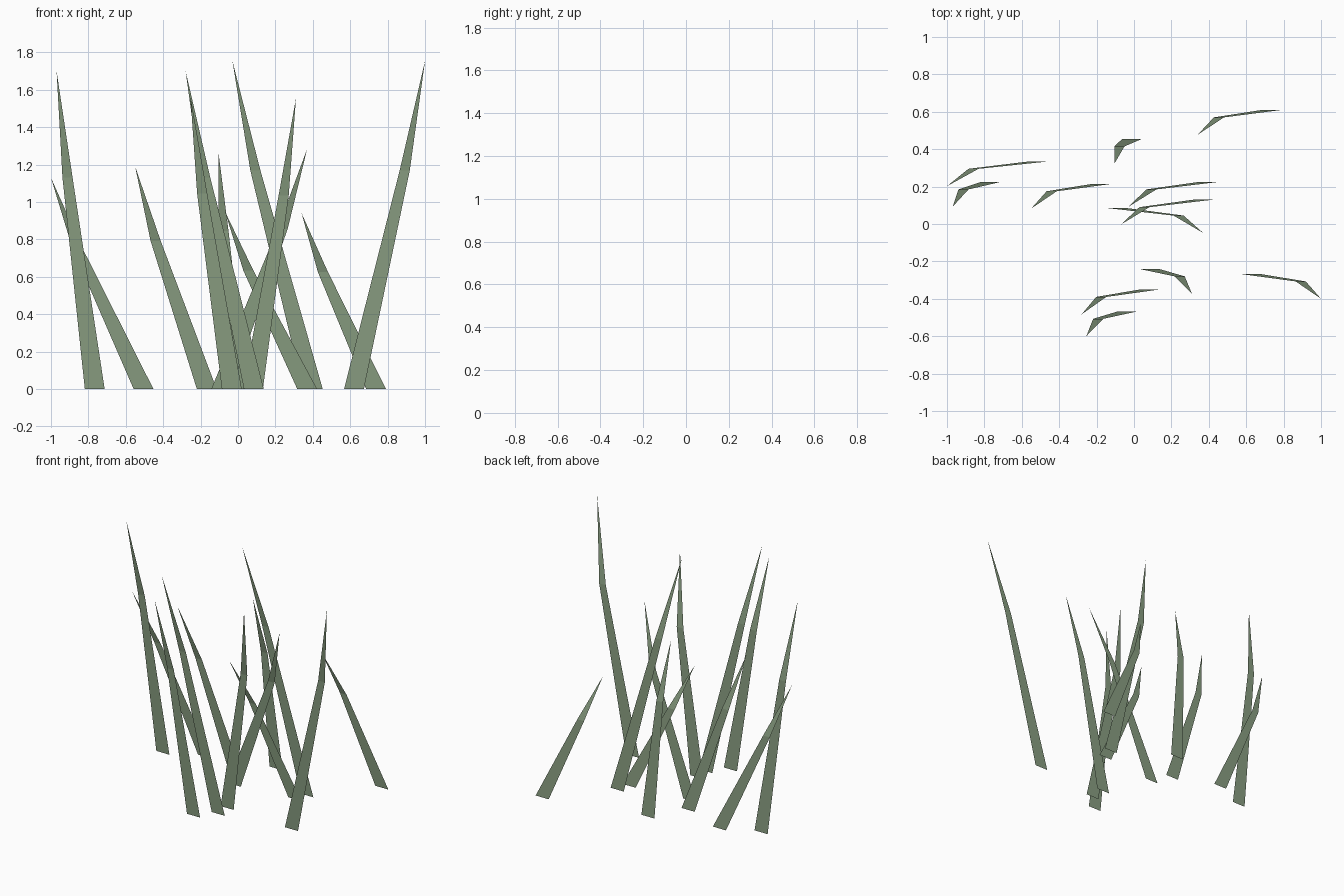
import bpy

if "Cube" in bpy.data.objects:
    bpy.data.objects.remove(bpy.data.objects["Cube"])

BASE_W, MID_W = 0.106, 0.054      # blade widths along x
MID_DY, TIP_DY = -0.04, -0.133    # forward droop
MID_X, MID_Z = 0.714, 0.666       # where the bend sits between root and tip

green = bpy.data.materials.new("grass_green")
green.diffuse_color = (0.25, 0.34, 0.22, 1)
green.use_nodes = True
green.node_tree.nodes["Principled BSDF"].inputs["Base Color"].default_value = green.diffuse_color


def grass_blade(root_x, root_y, tip_x, tip_z):
    """Flat tapering blade: one quad below the bend, one triangle above."""
    mx = root_x + (tip_x - root_x) * MID_X
    my, mz = root_y + MID_DY, tip_z * MID_Z
    b, m = BASE_W / 2, MID_W / 2
    verts = [(root_x - b, root_y, 0), (root_x + b, root_y, 0),
             (mx + m, my, mz), (mx - m, my, mz),
             (tip_x, root_y + TIP_DY, tip_z)]
    mesh = bpy.data.meshes.new("grass_blade")
    mesh.from_pydata(verts, [], [(0, 1, 2, 3), (3, 2, 4)])
    mesh.materials.append(green)
    obj = bpy.data.objects.new("grass_blade", mesh)
    bpy.context.collection.objects.link(obj)


# root x, root y, tip x, tip height of each blade, back to front
blades = [
    (0.738, 0.61, 0.34, 0.94),
    (-0.01, 0.455, -0.105, 1.27),
    (-0.505, 0.335, -1.0, 1.13),
    (-0.766, 0.225, -0.97, 1.70),
    (-0.167, 0.215, -0.55, 1.19),
    (0.40, 0.225, -0.03, 1.755),
    (0.37, 0.13, -0.07, 0.95),
    (-0.09, 0.085, 0.37, 1.285),
    (0.08, -0.24, 0.31, 1.555),
    (0.62, -0.267, 1.0, 1.755),
    (0.085, -0.35, -0.28, 1.70),
    (-0.033, -0.467, -0.255, 1.57),
]
for blade in blades:
    grass_blade(*blade)
